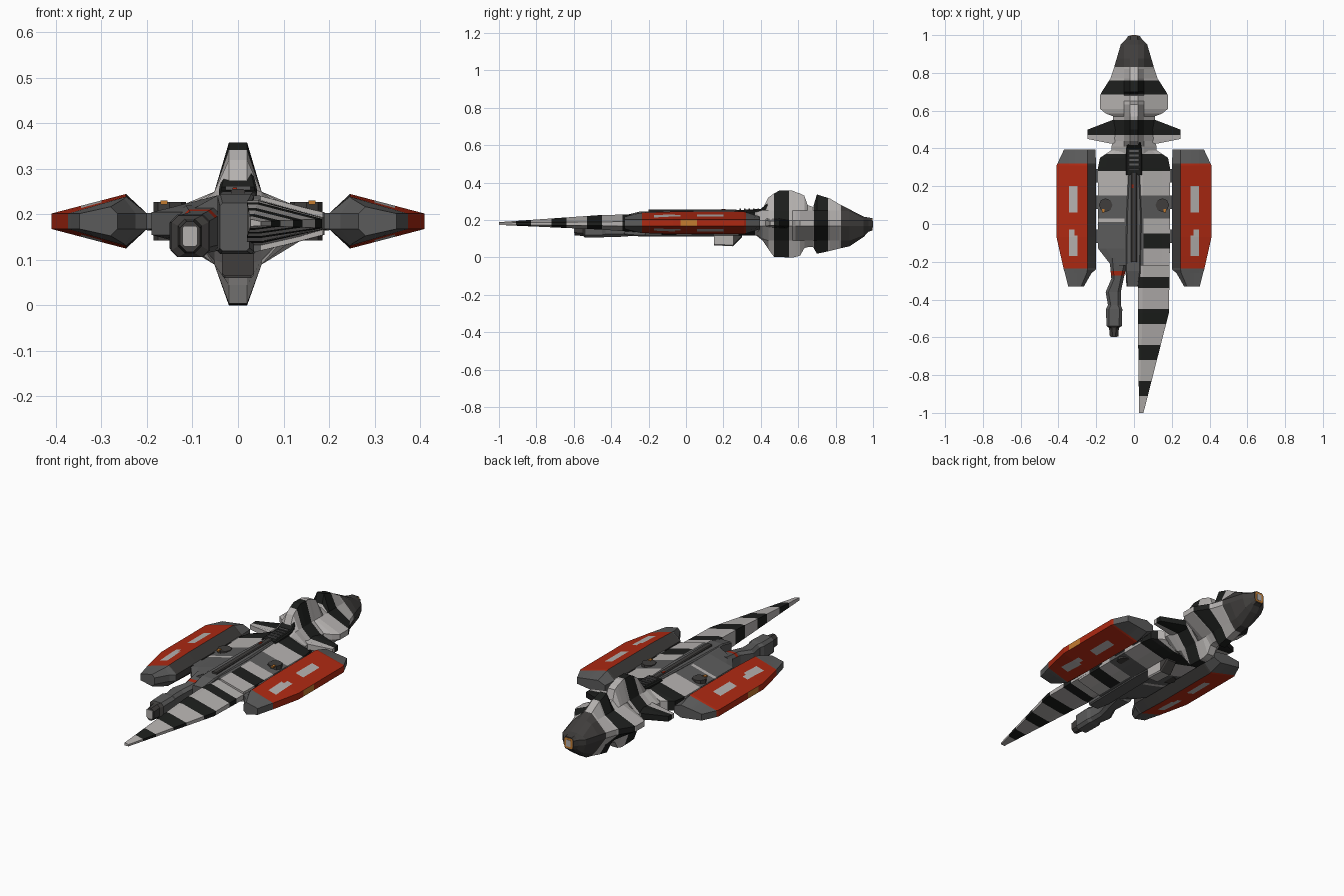
import bpy, bmesh

COLOURS = {
    "pale_grey": (0.46, 0.44, 0.43), "black": (0.012, 0.013, 0.012),
    "mid_grey": (0.105, 0.105, 0.105), "dark_grey": (0.05, 0.047, 0.045),
    "red": (0.42, 0.022, 0.006), "orange": (0.55, 0.2, 0.03),
}
NAMES = list(COLOURS)
PALE, BLACK, GREY, DARK, RED, ORANGE = range(6)
for n, c in COLOURS.items():
    bpy.data.materials.new(n).diffuse_color = (*c, 1)


def loft(name, stations, rule, ycuts=(), xcuts=()):
    """Skin (y, [(x, z), ...]) sections, cut along planes, colour faces by centre."""
    bm = bmesh.new()
    rings = [[bm.verts.new((x, y, z)) for x, z in pts] for y, pts in stations]
    n = len(rings[0])
    for a, b in zip(rings, rings[1:]):
        for i in range(n):
            j = (i + 1) % n
            bm.faces.new((a[i], a[j], b[j], b[i]))
    bm.faces.new(rings[0])
    bm.faces.new(rings[-1])
    bmesh.ops.triangulate(bm, faces=[f for f in bm.faces if len(f.verts) > 4])
    for axis, cuts in ((1, ycuts), (0, xcuts)):
        for c in cuts:
            co, no = [0, 0, 0], [0, 0, 0]
            co[axis], no[axis] = c, 1
            bmesh.ops.bisect_plane(bm, geom=bm.verts[:] + bm.edges[:] + bm.faces[:],
                                   plane_co=co, plane_no=no, dist=1e-5)
    bmesh.ops.recalc_face_normals(bm, faces=bm.faces[:])
    for f in bm.faces:
        f.material_index = rule(f.calc_center_median()) if callable(rule) else rule
    me = bpy.data.meshes.new(name)
    for m in NAMES:
        me.materials.append(bpy.data.materials[m])
    bm.to_mesh(me)
    bm.free()
    ob = bpy.data.objects.new(name, me)
    bpy.context.collection.objects.link(ob)
    return ob


def rect(xl, xr, zb, zt, c=0.006):
    """Chamfered rectangular section."""
    return [(xl + c, zt), (xr - c, zt), (xr, zt - c), (xr, zb + c),
            (xr - c, zb), (xl + c, zb), (xl, zb + c), (xl, zt - c)]


def bar(name, y0, y1, box, rule, c=0.004):
    return loft(name, [(y0, rect(*box, c)), (y1, rect(*box, c))], rule)


def mirrored(half):
    return half + [(-x, z) for x, z in reversed(half)]


STRIPES = [(-0.91, -0.83), (-0.72, -0.64), (-0.53, -0.45), (-0.34, -0.28),
           (-0.13, -0.05), (0.28, 0.37), (0.47, 0.55), (0.685, 0.76)]
EDGES = [e for s in STRIPES for e in s]


def striped(p):
    if p.y > 0.83:
        return DARK
    return BLACK if any(a < p.y < b for a, b in STRIPES) else PALE


# Long off-centre prow blade
def blade(y, xi, xo, top, bot, e):
    return y, [(xi, top), (xi + 0.15 * (xo - xi), top), (xo, 0.18 + e),
               (xo, 0.18 - e), (xi + 0.2 * (xo - xi), bot), (xi, bot)]


loft("prow_blade", [blade(-1, 0.027, 0.05, 0.189, 0.174, 0.005),
                    blade(-0.47, 0.02, 0.185, 0.226, 0.15, 0.01),
                    blade(-0.1, 0.02, 0.19, 0.236, 0.125, 0.015)], striped, EDGES)


# Wide middle hull
def hull(y, l, r, top=0.242, bot=0.118):
    return y, [(-0.045, top), (0.045, top), (0.78 * r, 0.215), (r, 0.205), (r, 0.155),
               (0.6 * r, 0.135), (0.04, bot), (-0.04, bot), (0.6 * l, 0.135),
               (l, 0.155), (l, 0.205), (0.78 * l, 0.215)]


def hull_colour(p):
    if p.y > 0.15:
        return striped(p)
    if p.x < 0 and p.y < 0.01 or 0.03 < p.y or abs(p.x) < 0.05:
        return GREY
    return striped(p)


loft("hull", [hull(-0.22, -0.12, 0.187), hull(-0.13, -0.19, 0.19), hull(0.3, -0.19, 0.19),
              hull(0.35, -0.18, 0.18), hull(0.39, -0.12, 0.12)],
     hull_colour, EDGES + [0.01, 0.03, 0.15], [-0.05, 0, 0.05])

# Central spine, keel and intake grille
loft("spine", [(-0.33, rect(-0.04, 0.025, 0.12, 0.225)), (-0.25, rect(-0.045, 0.035, 0.113, 0.245)),
               (0.05, rect(-0.04, 0.04, 0.113, 0.25)), (0.28, rect(-0.03, 0.03, 0.113, 0.25))], GREY)
bar("spine_ridge", -0.2, 0.27, (-0.015, 0.015, 0.24, 0.256), DARK)
bar("spine_light", 0.19, 0.21, (-0.012, -0.002, 0.25, 0.259), RED, 0.001)
loft("keel", [(0.15, rect(-0.035, 0.035, 0.065, 0.13)), (0.25, rect(-0.035, 0.035, 0.06, 0.13)),
              (0.30, rect(-0.03, 0.03, 0.11, 0.13))],
     lambda p: PALE if 0.16 < p.y < 0.25 else DARK)
loft("intake_grille", [(0.26, rect(-0.042, 0.042, 0.2, 0.252)), (0.40, rect(-0.042, 0.042, 0.2, 0.26)),
                       (0.435, rect(-0.035, 0.035, 0.2, 0.29))], BLACK)
for i in range(5):
    y = 0.285 + i * 0.024
    bar("grille_slat", y, y + 0.01, (-0.028, 0.028, 0.25, 0.262), GREY, 0.002)


# Tail: a four-pointed section with upper, lower and side flanges
def tail(y, w, top, bot):
    t, s = min(0.02, 0.6 * w), min(0.052, 0.75 * w)
    return y, mirrored([(t, top), (s, min(0.25, top - 0.01)), (w, 0.197), (w, 0.168),
                        (s, max(0.09, bot + 0.01)), (t, bot)])


loft("tail", [tail(*a) for a in (
    (0.36, 0.12, 0.245, 0.13), (0.41, 0.12, 0.26, 0.09), (0.44, 0.11, 0.32, 0.045),
    (0.47, 0.11, 0.342, 0.004), (0.5, 0.11, 0.358, 0.002), (0.57, 0.11, 0.357, 0),
    (0.585, 0.15, 0.35, 0.003), (0.61, 0.18, 0.342, 0.01), (0.633, 0.18, 0.33, 0.05),
    (0.65, 0.18, 0.28, 0.055), (0.68, 0.18, 0.27, 0.055), (0.70, 0.17, 0.337, 0.02),
    (0.77, 0.125, 0.315, 0.035), (0.82, 0.108, 0.285, 0.048), (0.875, 0.092, 0.257, 0.06),
    (0.95, 0.07, 0.218, 0.11), (0.975, 0.045, 0.214, 0.137), (0.996, 0.03, 0.21, 0.145))],
     striped, EDGES + [0.83])
bar("exhaust_frame", 0.99, 0.998, (-0.024, 0.024, 0.15, 0.205), ORANGE)
bar("exhaust_core", 0.994, 1.0, (-0.014, 0.014, 0.16, 0.195), PALE, 0.002)

# Underslung forward gun on a bent arm
GUN = ((-0.595, -0.128, -0.083, 0.118, 0.185), (-0.55, -0.132, -0.08, 0.115, 0.19),
       (-0.54, -0.146, -0.064, 0.106, 0.198), (-0.45, -0.148, -0.062, 0.106, 0.2),
       (-0.43, -0.138, -0.07, 0.11, 0.197), (-0.36, -0.15, -0.07, 0.11, 0.197),
       (-0.29, -0.12, -0.055, 0.115, 0.205), (-0.18, -0.13, -0.03, 0.12, 0.22))
loft("gun", [(y, rect(a, b, c, d, 0.015)) for y, a, b, c, d in GUN],
     lambda p: RED if -0.272 < p.y < -0.25 and p.z > 0.18 else (DARK if p.y < -0.545 else GREY),
     [-0.272, -0.25])
bar("gun_lens", -0.599, -0.594, (-0.122, -0.089, 0.13, 0.175), PALE)


# Side pods
def pod(s, y, xo, xr, xi, h):
    a, zc = min(0.017, h * 0.6), 0.185
    return y, [(s * x, zc + z) for x, z in
               ((xi, a), (xr, h), (xo, a), (xo, -a), (xr, -h), (xi, -a))]


def pod_colour(p):
    x = abs(p.x)
    if not -0.235 < p.y < 0.32:
        return GREY
    if x < 0.247:
        return DARK
    if x > 0.405 and -0.03 < p.y < 0.06:
        return ORANGE
    if 0.3 < x < 0.345 and (0.06 < p.y < 0.2 or -0.17 < p.y < -0.06):
        return PALE
    if 0.315 < x < 0.345 and -0.06 < p.y < 0.06:
        return PALE if p.y < -0.03 else RED
    return RED


for s, side in ((1, "right"), (-1, "left")):
    loft(side + "_pod", [pod(s, *a) for a in (
        (-0.33, 0.348, 0.28, 0.265, 0.032), (-0.26, 0.366, 0.25, 0.225, 0.05),
        (-0.24, 0.372, 0.246, 0.2, 0.054), (-0.07, 0.41, 0.246, 0.2, 0.06),
        (0.31, 0.41, 0.246, 0.2, 0.06), (0.395, 0.37, 0.246, 0.205, 0.034))],
        pod_colour, [-0.235, 0.32, -0.17, -0.06, -0.03, 0.06, 0.2], [s * 0.3, s * 0.315, s * 0.345])
    # Struts joining pod and hull
    for y in (-0.1, 0.08, 0.22):
        bar(side + "_strut", y, y + 0.07, tuple(sorted((s * 0.17, s * 0.225))) + (0.168, 0.203), GREY)
    # Horizontal tail fin
    fin = [(0.425, 0.12, 0.015), (0.45, 0.245, 0.012), (0.5, 0.245, 0.014), (0.55, 0.115, 0.015)]
    loft(side + "_tail_fin", [(y, [(s * 0.05, 0.183 + 2 * h), (s * w, 0.183 + h),
                                   (s * w, 0.183 - h), (s * 0.05, 0.183 - 2 * h)])
                              for y, w, h in fin], striped, EDGES)
    # Turntables on the hull shoulders
    bpy.ops.mesh.primitive_cylinder_add(vertices=8, radius=0.036, depth=0.085,
                                        location=(s * 0.15, 0.1, 0.185))
    ob = bpy.context.object
    ob.name = side + "_turntable"
    ob.data.materials.append(bpy.data.materials["dark_grey"])
    x = sorted((s * 0.155, s * 0.17))
    bar(side + "_lamp", 0.06, 0.08, (x[0], x[1], 0.222, 0.231), ORANGE, 0.001)
